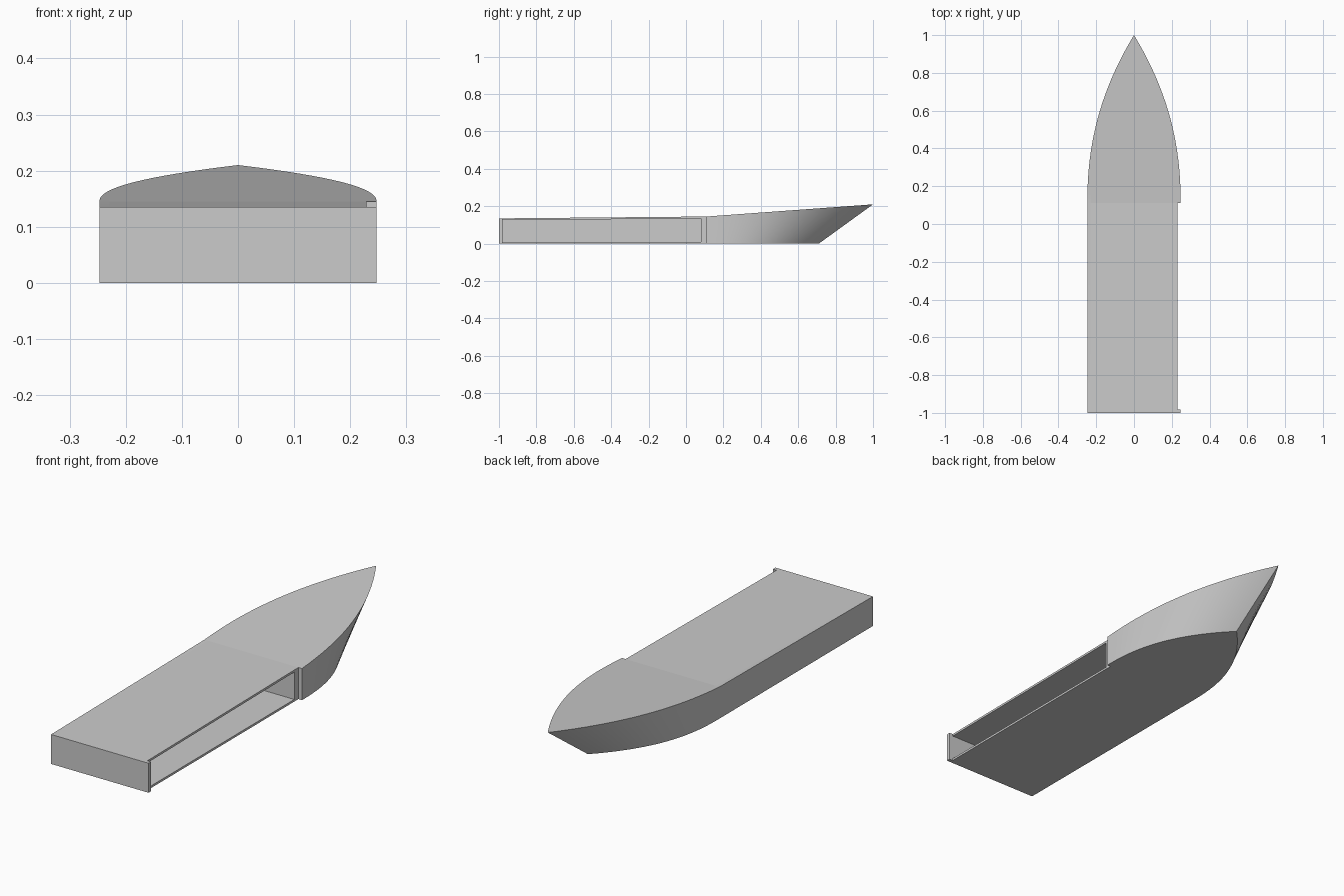
import bpy, bmesh

if "Cube" in bpy.data.objects:
    bpy.data.objects.remove(bpy.data.objects["Cube"])

HALF, WALL, STERN, SHOULDER = 0.247, 0.018, -1.0, 0.11
PLATE, STEPS = 0.010, 24


def sheer(y):
    """Height of the deck line along the boat."""
    if y < SHOULDER:
        return 0.135 + 0.010 * (y + 1) / 1.11
    return 0.145 + 0.065 * (y - SHOULDER) / 0.89


def half_outline(level, inset):
    """Points (x, y) on the right bow, shoulder to tip; level 0 keel, 1 deck."""
    tip = 0.71 + 0.29 * level - inset * 1.4
    power = 2.4 - 0.2 * level
    pts = []
    for i in range(STEPS + 1):
        t = 1 - (1 - i / STEPS) ** 1.3
        pts.append(((HALF - inset) * (1 - t ** power),
                    SHOULDER + (tip - SHOULDER) * t))
    return pts


def finish(name, bm, smooth=False):
    bmesh.ops.remove_doubles(bm, verts=bm.verts, dist=1e-5)
    bmesh.ops.recalc_face_normals(bm, faces=bm.faces)
    mesh = bpy.data.meshes.new(name)
    bm.to_mesh(mesh)
    bm.free()
    ob = bpy.data.objects.new(name, mesh)
    bpy.context.collection.objects.link(ob)
    if smooth:
        bpy.ops.object.select_all(action='DESELECT')
        ob.select_set(True)
        bpy.context.view_layer.objects.active = ob
        bpy.ops.object.shade_smooth_by_angle(angle=0.5)
    return ob


def loft(name, sections, smooth=False):
    """Closed solid through a row of four-point sections."""
    bm = bmesh.new()
    rows = [[bm.verts.new(p) for p in s] for s in sections]
    for a, b in zip(rows, rows[1:]):
        for k in range(4):
            j = (k + 1) % 4
            bm.faces.new((a[k], a[j], b[j], b[k]))
    bm.faces.new(rows[0])
    bm.faces.new(rows[-1][::-1])
    return finish(name, bm, smooth)


def ring(level, inset):
    """Wall path: right shoulder, bow, left side, stern, right stern post."""
    bow = half_outline(level, inset)
    w = HALF - inset
    path = bow + [(-x, y) for x, y in reversed(bow[:-1])]
    path += [(-w, STERN + inset), (w, STERN + inset), (w, STERN + WALL)]
    return [(x, y, level * sheer(y)) for x, y in path]


# Hull shell, open along the right side of the hold
loft("hull_wall", list(zip(ring(0, 0), ring(1, 0), ring(1, WALL), ring(0, WALL))), True)


def plate(name, low, high, z_low, z_high):
    """Flat panel fitted inside the hull wall."""
    lo, hi = half_outline(low, WALL), half_outline(high, WALL)
    start = (HALF - WALL, STERN + WALL)
    sections = []
    for (xl, yl), (xh, yh) in zip([start] + lo, [start] + hi):
        sections.append([(-xl, yl, z_low(yl)), (xl, yl, z_low(yl)),
                         (xh, yh, z_high(yh)), (-xh, yh, z_high(yh))])
    return loft(name, sections)


# Deck and floor
plate("deck", 0.94, 1, lambda y: sheer(y) - PLATE, sheer)
plate("floor", 0, 0.07, lambda y: 0.0, lambda y: PLATE)

# Bulkhead closing the hold at the bow
x = HALF - WALL
loft("bulkhead", [[(-x, y, PLATE), (x, y, PLATE),
                   (x, y, sheer(y) - PLATE), (-x, y, sheer(y) - PLATE)]
                  for y in (0.08, SHOULDER)])
